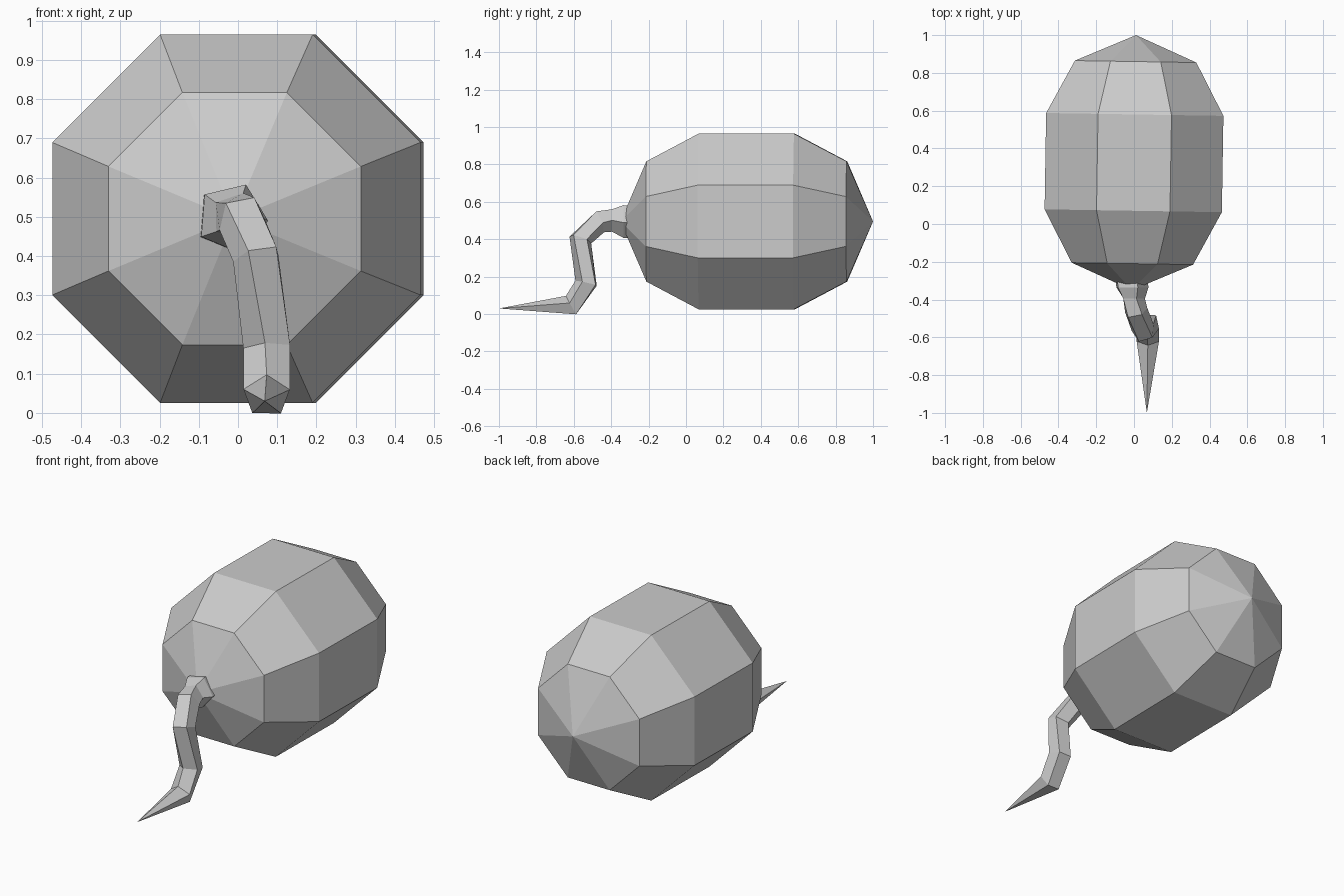
import bpy
import bmesh
from math import pi, cos, sin
from mathutils import Vector, Matrix

cube = bpy.data.objects.get("Cube")
if cube:
    bpy.data.objects.remove(cube)

GREY = (0.6, 0.6, 0.6, 1)
grey = bpy.data.materials.new("plain grey")
grey.use_nodes = True
grey.diffuse_color = GREY
grey.node_tree.nodes["Principled BSDF"].inputs["Base Color"].default_value = GREY


def loft(name, rings):
    """Join rings of points into a faceted skin; a one-point ring is a tip."""
    bm = bmesh.new()
    loops = [[bm.verts.new(p) for p in ring] for ring in rings]
    for a, b in zip(loops, loops[1:]):
        n = max(len(a), len(b))
        for i in range(n):
            j = (i + 1) % n
            corners = [a[i % len(a)], a[j % len(a)], b[j % len(b)], b[i % len(b)]]
            bm.faces.new(list(dict.fromkeys(corners)))
    for end in (loops[0], loops[-1]):
        if len(end) > 2:
            bm.faces.new(end)
    bmesh.ops.recalc_face_normals(bm, faces=bm.faces)
    mesh = bpy.data.meshes.new(name)
    bm.to_mesh(mesh)
    bm.free()
    mesh.materials.append(grey)
    obj = bpy.data.objects.new(name, mesh)
    bpy.context.collection.objects.link(obj)
    return obj


# Body: eight-sided barrel with pointed ends, profile mirrored along its axis
SIDES = 8
half = [(0.675, 0), (0.535, 0.348), (0.255, 0.508)]
profile = [(-y, r) for y, r in half] + half[::-1]
body_rings = []
for y, r in profile:
    angles = [2 * pi * (i + 0.5) / SIDES for i in range(SIDES if r else 1)]
    body_rings.append([(r * cos(a), y, r * sin(a)) for a in angles])
body = loft("body", body_rings)
body.location = (0, 0.325, 0.495)
body.rotation_euler.z = -0.016

# Tail: five-sided bent tube; each station is centre, leading edge, radius
stations = [
    ((-0.02, -0.28, 0.495), (-7, 0, 6), 0.09),
    ((-0.015, -0.335, 0.497), (-7, 0, 6), 0.092),
    ((-0.005, -0.395, 0.5), (-5, 0, 3.5), 0.063),
    ((0.01, -0.465, 0.495), (-4, -2, 4), 0.064),
    ((0.05, -0.565, 0.4), (-2, -5, 1), 0.064),
    ((0.075, -0.53, 0.165), (-0.5, -5, 1), 0.063),
    ((0.073, -0.612, 0.043), (0, -3, 5), 0.062),
]
tip = Vector((0.068, -1, 0.03))
centres = [Vector(s[0]) for s in stations] + [tip]
tail_rings = []
for i, (_, lead, radius) in enumerate(stations):
    ahead = (centres[i + 1] - centres[i]).normalized()
    behind = (centres[i] - centres[i - 1]).normalized() if i else ahead
    axis = (ahead + behind).normalized()
    if i < 3:
        axis = Vector((0, -1, 0))
    lead = Vector(lead)
    spoke = (lead - axis * lead.dot(axis)).normalized() * radius
    tail_rings.append([centres[i] + Matrix.Rotation(2 * pi * k / 5, 3, axis) @ spoke
                       for k in range(5)])
loft("tail", tail_rings + [[tip]])
